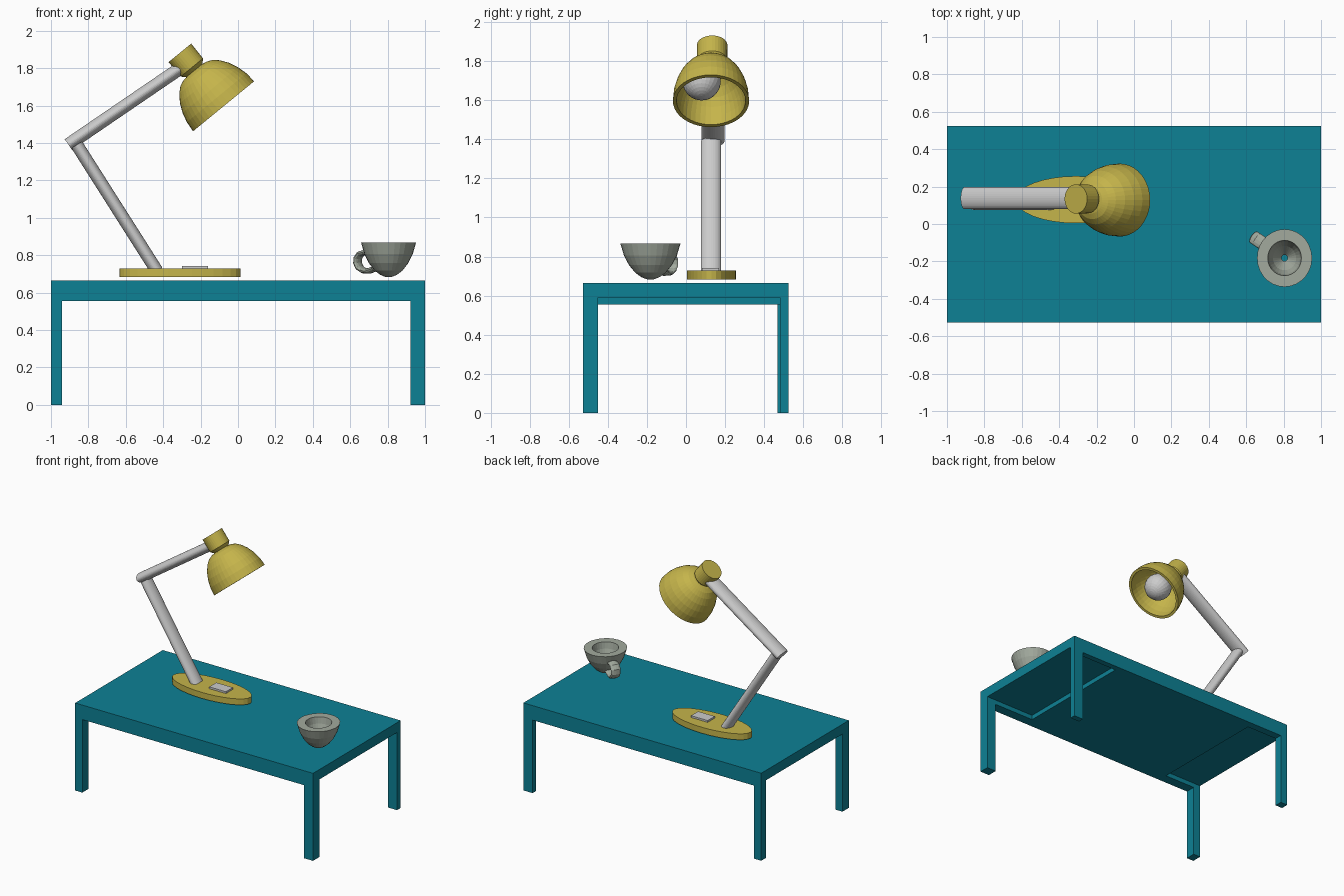
import bpy, bmesh
from math import sin, cos, pi, radians
from mathutils import Matrix, Vector

if "Cube" in bpy.data.objects:
    bpy.data.objects.remove(bpy.data.objects["Cube"])


def material(name, rgb):
    m = bpy.data.materials.new(name)
    m.diffuse_color = (*rgb, 1)
    m.use_nodes = True
    m.node_tree.nodes["Principled BSDF"].inputs["Base Color"].default_value = m.diffuse_color
    return m


TEAL = material("teal", (0.004, 0.22, 0.30))
YELLOW = material("yellow", (0.56, 0.46, 0.07))
CLAY = material("pale_clay", (0.36, 0.40, 0.34))


def finish(name, bm, mat=None):
    bmesh.ops.recalc_face_normals(bm, faces=bm.faces)
    me = bpy.data.meshes.new(name)
    bm.to_mesh(me)
    bm.free()
    ob = bpy.data.objects.new(name, me)
    bpy.context.collection.objects.link(ob)
    if mat:
        me.materials.append(mat)
    return ob


def box(name, lo, hi, mat=None):
    lo, hi = Vector(lo), Vector(hi)
    bm = bmesh.new()
    bmesh.ops.create_cube(bm, size=1, matrix=Matrix.Translation((lo + hi) / 2)
                          @ Matrix.Diagonal((*(hi - lo), 1)))
    return finish(name, bm, mat)


def cylinder(name, a, b, rx, ry, mat=None, sides=32):
    """Elliptical rod between two points in a plane of constant y; ry is the y half-width."""
    a, b = Vector(a), Vector(b)
    d = b - a
    tilt = Vector((0, 0, 1)).rotation_difference(d).to_matrix().to_4x4()
    bm = bmesh.new()
    bmesh.ops.create_cone(bm, cap_ends=True, segments=sides, radius1=1, radius2=1, depth=1,
                          matrix=Matrix.Translation((a + b) / 2) @ tilt
                          @ Matrix.Diagonal((rx, ry, d.length, 1)))
    return finish(name, bm, mat)


def lathe(name, profile, matrix, mat, sides, closed=False):
    """Spin (radius, height) points about local z."""
    bm = bmesh.new()
    rings = []
    for r, h in profile:
        if r == 0:
            rings.append([bm.verts.new((0, 0, h))] * sides)
        else:
            rings.append([bm.verts.new((r * cos(2 * pi * i / sides), r * sin(2 * pi * i / sides), h))
                          for i in range(sides)])
    for p, q in zip(rings, rings[1:] + (rings[:1] if closed else [])):
        for i in range(sides):
            j = (i + 1) % sides
            corners = list(dict.fromkeys((p[i], p[j], q[j], q[i])))
            if len(corners) > 2:
                bm.faces.new(corners)
    bm.transform(matrix)
    return finish(name, bm, mat)


# Table top: solid slab with a shallow open recess under each end
Y0, Y1 = -0.527, 0.525
top = box("table_top", (-1, Y0, 0.555), (1, Y1, 0.665), TEAL)
for x0, x1, y1 in ((0.58, 1.1, 0.482), (-1.1, -0.68, 0.467)):
    cutter = box("recess_cutter", (x0, -0.451, 0.5), (x1, y1, 0.59))
    cutter.hide_render = True
    mod = top.modifiers.new("recess", 'BOOLEAN')
    mod.operation, mod.solver, mod.object = 'DIFFERENCE', 'EXACT', cutter
    bpy.context.view_layer.objects.active = top
    bpy.ops.object.modifier_apply(modifier=mod.name)
    bpy.data.objects.remove(cutter)

# Table legs, each with its own section
box("front_left_leg", (-1, Y0, 0), (-0.94, -0.451, 0.556), TEAL)
box("back_left_leg", (-1, 0.467, 0), (-0.94, Y1, 0.556), TEAL)
box("front_right_leg", (0.922, Y0, 0), (1, -0.451, 0.556), TEAL)
box("back_right_leg", (0.922, 0.482, 0), (1, Y1, 0.556), TEAL)

# Lamp base, switch and arms
cylinder("lamp_base", (-0.31, 0.13, 0.682), (-0.31, 0.13, 0.728), 0.323, 0.126, YELLOW)
box("lamp_switch", (-0.30, 0.083, 0.72), (-0.16, 0.168, 0.742))
cylinder("lower_arm", (-0.433, 0.128, 0.715), (-0.862, 0.128, 1.39), 0.034, 0.052)
cylinder("upper_arm", (-0.907, 0.138, 1.391), (-0.30, 0.138, 1.805), 0.035, 0.059)

# Lamp head: everything is turned about the tilted shade axis, origin at the rim centre
head = Matrix.Translation((-0.077, 0.128, 1.596)) @ Matrix.Rotation(radians(-39.3), 4, 'Y')
outer = [(0, 0.252), (0.043, 0.249), (0.078, 0.243), (0.11, 0.230), (0.14, 0.203),
         (0.17, 0.161), (0.192, 0.112), (0.206, 0.059), (0.211, 0)]
inner = [(r * 0.905, h * 0.92) for r, h in reversed(outer)]
lathe("lamp_shade", outer + inner, head @ Matrix.Diagonal((1, 0.925, 1, 1)), YELLOW, 40)
lathe("lamp_cap", [(0, 0.235), (0.045, 0.235), (0.077, 0.268), (0.078, 0.369), (0, 0.369)],
      head @ Matrix.Translation((0, 0.006, 0)), YELLOW, 32)
bm = bmesh.new()
bmesh.ops.create_uvsphere(bm, u_segments=24, v_segments=16, radius=0.098,
                          matrix=head @ Matrix.Translation((0, -0.048, 0.13)))
finish("light_bulb", bm)

# Cup: thick wall, funnel inside, small hole through the bottom
cup_at = Matrix.Translation((0.805, -0.182, 0))
cup = [(0.016, 0.683), (0.045, 0.695), (0.075, 0.718), (0.105, 0.757), (0.129, 0.805),
       (0.147, 0.868), (0.090, 0.868), (0.082, 0.82), (0.062, 0.765), (0.016, 0.70)]
lathe("cup", cup, cup_at @ Matrix.Diagonal((1, 1.05, 1, 1)), CLAY, 28, closed=True)

# Cup handle: flattened oval section swept along a loop
path = [Vector((r, 0, z)) for r, z in ((0.115, 0.808), (0.15, 0.815), (0.18, 0.807), (0.198, 0.785),
                                       (0.2, 0.758), (0.186, 0.732), (0.16, 0.717), (0.125, 0.716),
                                       (0.085, 0.728))]
bm = bmesh.new()
rings, n = [], 12
for i, p in enumerate(path):
    t = (path[min(i + 1, len(path) - 1)] - path[max(i - 1, 0)]).normalized()
    side = Vector((-t.z, 0, t.x))
    rings.append([bm.verts.new(p + side * 0.015 * cos(2 * pi * k / n)
                               + Vector((0, 0.036 * sin(2 * pi * k / n), 0))) for k in range(n)])
for p, q in zip(rings, rings[1:]):
    for k in range(n):
        bm.faces.new((p[k], p[(k + 1) % n], q[(k + 1) % n], q[k]))
bm.faces.new(rings[0])
bm.faces.new(rings[-1])
bm.transform(cup_at @ Matrix.Rotation(radians(146), 4, 'Z'))
finish("cup_handle", bm, CLAY)
